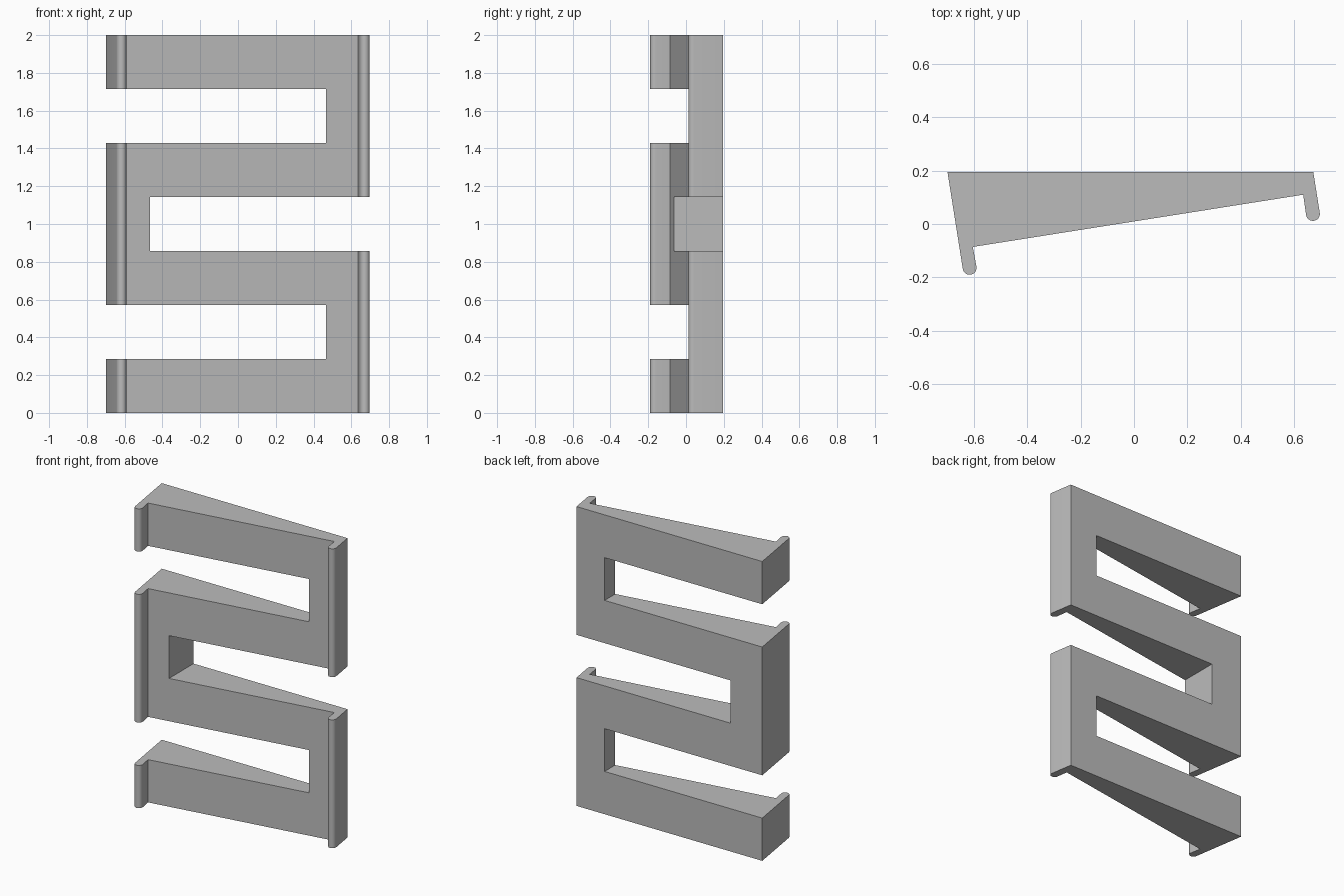
import bpy, bmesh, math
from mathutils import Vector

cube = bpy.data.objects.get("Cube")
if cube:
    bpy.data.objects.remove(cube)

TILT = math.atan(0.158)          # slope of the front face
R = 0.026                        # lip tip radius
ACROSS = Vector((math.cos(TILT), math.sin(TILT)))
DOWN = Vector((math.sin(TILT), -math.cos(TILT)))
BAND = 2 / 7                     # height of each bar and slot

grey = bpy.data.materials.new("light grey")
grey.use_nodes = True
colour = (0.5, 0.5, 0.5, 1)
grey.diffuse_color = colour
grey.node_tree.nodes["Principled BSDF"].inputs["Base Color"].default_value = colour


def round_tip(centre, steps=12):
    """Half circle from the left side of a lip to its right side."""
    angles = [math.pi * i / steps for i in range(steps + 1)]
    return [centre - ACROSS * R * math.cos(a) + DOWN * R * math.sin(a) for a in angles]


def extrude_profile(name, points, z0, z1):
    bm = bmesh.new()
    face = bm.faces.new([bm.verts.new((p[0], p[1], z0)) for p in points])
    top = bmesh.ops.extrude_face_region(bm, geom=[face])["geom"]
    bmesh.ops.translate(bm, vec=(0, 0, z1 - z0),
                        verts=[v for v in top if isinstance(v, bmesh.types.BMVert)])
    bmesh.ops.recalc_face_normals(bm, faces=bm.faces)
    mesh = bpy.data.meshes.new(name)
    bm.to_mesh(mesh)
    bm.free()
    obj = bpy.data.objects.new(name, mesh)
    bpy.context.collection.objects.link(obj)
    return obj


# Wedge-shaped body with a rounded lip at each end
back_left, back_right = Vector((-0.70, 0.195)), Vector((0.673, 0.195))
left_tip = round_tip(back_left + DOWN * 0.368 + ACROSS * R)
right_tip = round_tip(back_right + DOWN * 0.155 - ACROSS * R)
profile = [back_left, *left_tip, (-0.605, -0.086), (0.635, 0.11), *right_tip, back_right]
body = extrude_profile("serpentine_bracket", profile, 0, 2)
body.data.materials.append(grey)

# Slots cut from alternating sides
for i, side in enumerate((-1, 1, -1)):
    x0, x1 = sorted((side, -side * 0.465))
    box = [(x0, -0.5), (x1, -0.5), (x1, 0.5), (x0, 0.5)]
    slot = extrude_profile(f"slot_cutter_{i + 1}", box, BAND * (2 * i + 1), BAND * (2 * i + 2))
    slot.hide_render = True
    slot.hide_set(True)
    cut = body.modifiers.new("slot", "BOOLEAN")
    cut.operation = "DIFFERENCE"
    cut.solver = "EXACT"
    cut.object = slot

# Bake the cuts, remove the cutters, smooth the rounded tips
bpy.ops.object.select_all(action="DESELECT")
bpy.context.view_layer.objects.active = body
body.select_set(True)
for cut in list(body.modifiers):
    slot = cut.object
    bpy.ops.object.modifier_apply(modifier=cut.name)
    bpy.data.objects.remove(slot)
bpy.ops.object.shade_smooth_by_angle(angle=math.radians(30))
